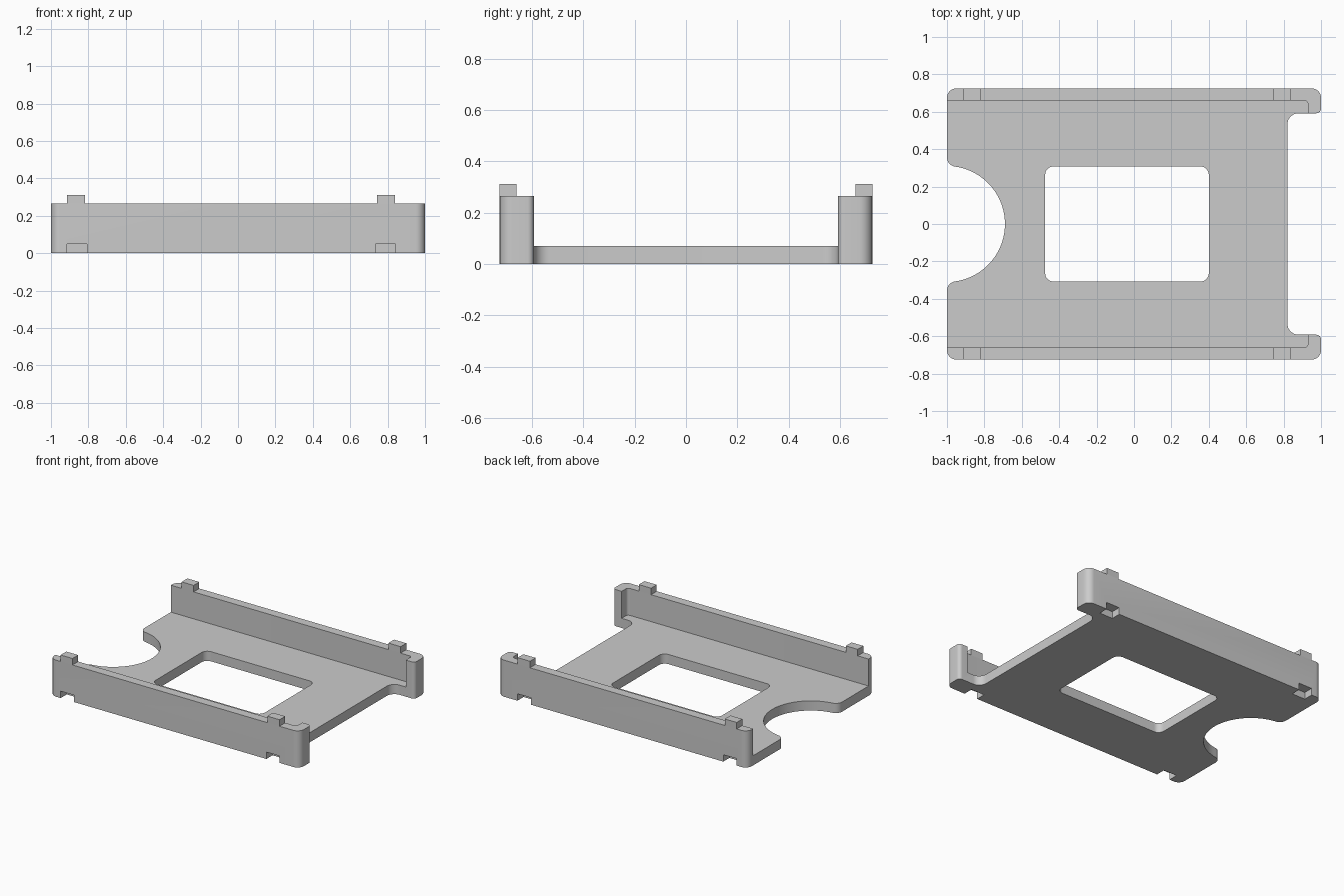
import bpy, bmesh, math
from mathutils import Vector

if "Cube" in bpy.data.objects:
    bpy.data.objects.remove(bpy.data.objects["Cube"])

W = 0.725          # half width
WALL_IN = 0.66     # inner face of side walls
TOP, FLOOR = 0.265, 0.07


def rounded(points):
    """Polygon of (x, y, radius) with each corner filleted."""
    out, n = [], len(points)
    for i, (x, y, r) in enumerate(points):
        p = Vector((x, y))
        if r == 0:
            out.append(p)
            continue
        a = (Vector(points[i - 1][:2]) - p).normalized()
        b = (Vector(points[(i + 1) % n][:2]) - p).normalized()
        half = a.angle(b) / 2
        c = p + (a + b).normalized() * r / math.sin(half)
        start = p + a * r / math.tan(half) - c
        sweep = math.pi - 2 * half
        sign = 1 if a.cross(b) < 0 else -1
        for k in range(9):
            t = sign * sweep * k / 8
            out.append(c + Vector((start.x * math.cos(t) - start.y * math.sin(t),
                                   start.x * math.sin(t) + start.y * math.cos(t))))
    return out


def prism(name, outline, z0, z1):
    bm = bmesh.new()
    face = bm.faces.new([bm.verts.new((p[0], p[1], z0)) for p in outline])
    ext = bmesh.ops.extrude_face_region(bm, geom=[face])
    for v in ext["geom"]:
        if isinstance(v, bmesh.types.BMVert):
            v.co.z = z1
    bmesh.ops.recalc_face_normals(bm, faces=bm.faces)
    me = bpy.data.meshes.new(name)
    bm.to_mesh(me)
    bm.free()
    ob = bpy.data.objects.new(name, me)
    bpy.context.collection.objects.link(ob)
    return ob


def rect(x0, x1, y0, y1, r=0.0):
    return rounded([(x0, y0, r), (x1, y0, r), (x1, y1, r), (x0, y1, r)])


def cut(body, cutter):
    cutter.hide_render = True
    m = body.modifiers.new("cut", "BOOLEAN")
    m.operation, m.solver, m.object = "DIFFERENCE", "EXACT", cutter
    bpy.context.view_layer.objects.active = body
    bpy.ops.object.modifier_apply(modifier=m.name)
    bpy.data.objects.remove(cutter)


# Full-height tray outline, with right recess and round finger bite on the left
outline = rounded([(-1, -W, 0.05), (1, -W, 0.05), (1, -0.592, 0.025), (0.82, -0.592, 0.06),
                   (0.82, 0.592, 0.06), (1, 0.592, 0.025), (1, W, 0.05), (-1, W, 0.05)])
R, f = 0.31, 0.05
fy = math.sqrt((R + f) ** 2 - f ** 2)
join = math.atan2(fy, f)
lip = [Vector((-1 + f + f * math.cos(t), fy + f * math.sin(t)))
       for t in [math.pi + join * k / 8 for k in range(9)]]
bite = [Vector((-1 + R * math.cos(t), R * math.sin(t)))
        for t in [join - 2 * join * k / 40 for k in range(1, 40)]]
low_lip = [Vector((p.x, -p.y)) for p in reversed(lip)]
tray = prism("tray", outline + lip + bite + low_lip, 0, TOP)

# Hollow between the side walls, and the floor window
hollow = [(-1.1, -WALL_IN, 0), (0.93, -WALL_IN, 0.02), (0.93, WALL_IN, 0.02), (-1.1, WALL_IN, 0)]
cut(tray, prism("hollow_cutter", rounded(hollow), FLOOR, 0.5))
cut(tray, prism("window_cutter", rect(-0.475, 0.4, -0.308, 0.308, 0.045), -0.1, 0.2))

# Stacking pegs on the walls and matching notches underneath
for side, s in (("front", -1), ("back", 1)):
    for end, p0, p1, n0, n1 in (("left", -0.913, -0.818, -0.913, -0.806),
                                ("right", 0.742, 0.84, 0.735, 0.842)):
        ys = sorted((s * WALL_IN, s * W))
        prism(f"{side}_{end}_peg", rect(p0, p1, *ys), TOP, 0.312)
        ys = sorted((s * 0.655, s * 0.8))
        cut(tray, prism("notch_cutter", rect(n0, n1, *ys), -0.1, 0.05))

# Smooth rounded corners, crisp edges
bpy.ops.object.select_all(action="DESELECT")
tray.select_set(True)
bpy.context.view_layer.objects.active = tray
bpy.ops.object.shade_smooth_by_angle(angle=math.radians(30))
